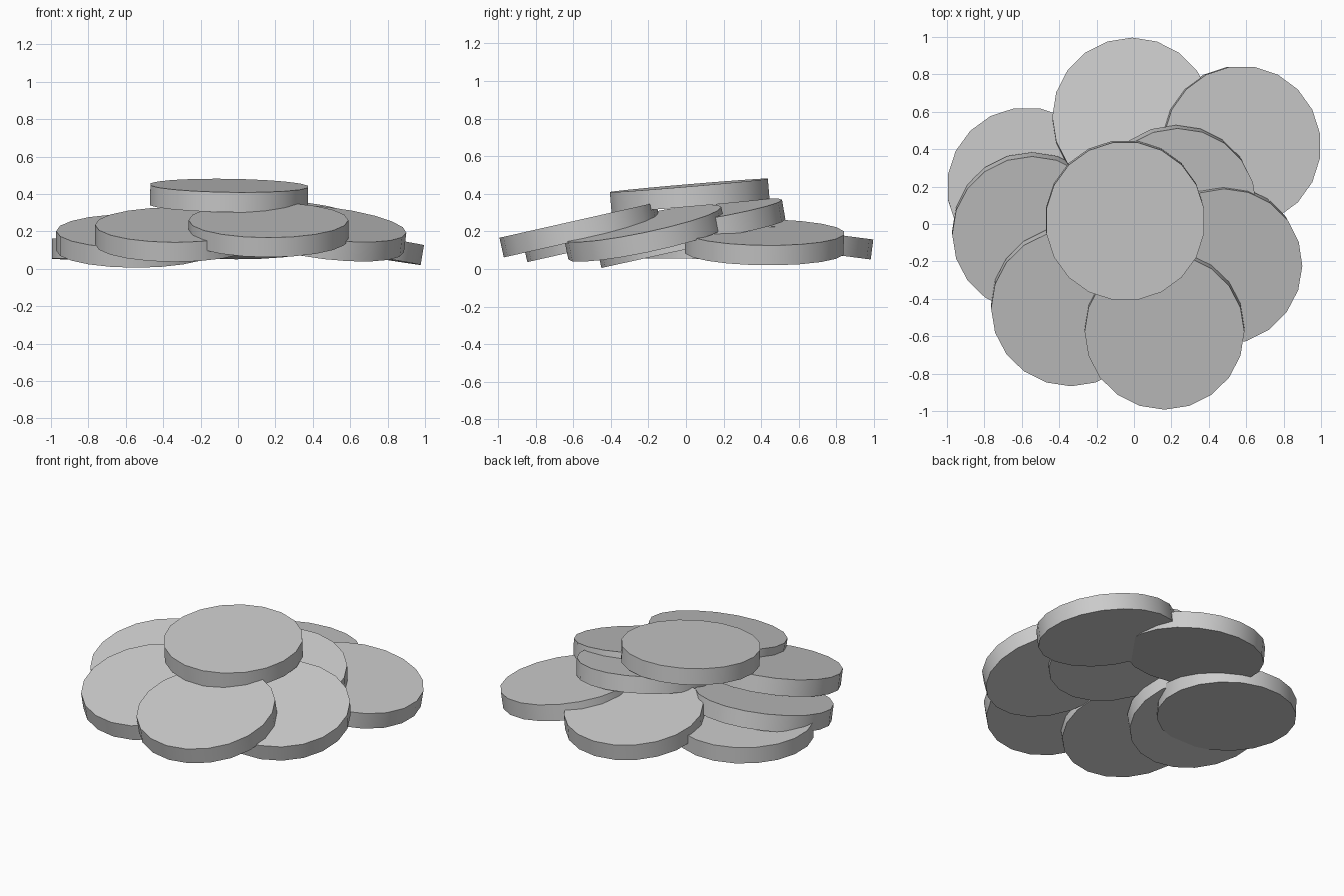
import bpy
import bmesh
import math
from mathutils import Vector, Matrix

if "Cube" in bpy.data.objects:
    bpy.data.objects.remove(bpy.data.objects["Cube"])

RADIUS, THICK, SIDES = 0.427, 0.107, 20


def disc(name, x, y, z, slope_x, slope_y, spin=0.0):
    """Thin tilted disc; (x, y, z) is the centre of its upper face."""
    bm = bmesh.new()
    bmesh.ops.create_cone(
        bm, cap_ends=True, segments=SIDES, radius1=RADIUS, radius2=RADIUS,
        depth=THICK, matrix=Matrix.Translation((0, 0, -THICK / 2)))
    for f in bm.faces:
        f.smooth = len(f.verts) == 4          # smooth rim, flat caps
    for e in bm.edges:
        if any(len(f.verts) > 4 for f in e.link_faces):
            e.smooth = False
    mesh = bpy.data.meshes.new(name)
    bm.to_mesh(mesh)
    bm.free()
    ob = bpy.data.objects.new(name, mesh)
    bpy.context.collection.objects.link(ob)
    normal = Vector((-slope_x, -slope_y, 1)).normalized()
    tilt = Vector((0, 0, 1)).rotation_difference(normal).to_matrix().to_4x4()
    ob.matrix_world = (Matrix.Translation((x, y, z)) @ tilt
                       @ Matrix.Rotation(math.radians(spin), 4, 'Z'))
    return ob


# Crown of the pile
disc("top_disc", -0.047, 0.015, 0.445, -0.015, 0.085, 9)

# Overlapping ring leaning on each other
disc("front_disc", 0.163, -0.576, 0.260, 0.0, 0.225)
disc("front_left_disc", -0.337, -0.451, 0.235, 0.0, 0.225)
disc("right_disc", 0.476, -0.230, 0.243, -0.12, 0.21)
disc("left_disc", -0.545, -0.056, 0.202, 0.0, 0.22)
disc("back_left_disc", -0.573, 0.197, 0.160, 0.0, -0.01, 9)
disc("back_right_disc", 0.578, 0.418, 0.195, -0.165, -0.01, 9)
disc("back_disc", -0.010, 0.573, 0.212, 0.0, -0.13)

# Inner disc tucked under the crown
disc("inner_disc", 0.230, 0.090, 0.297, -0.08, 0.17)
